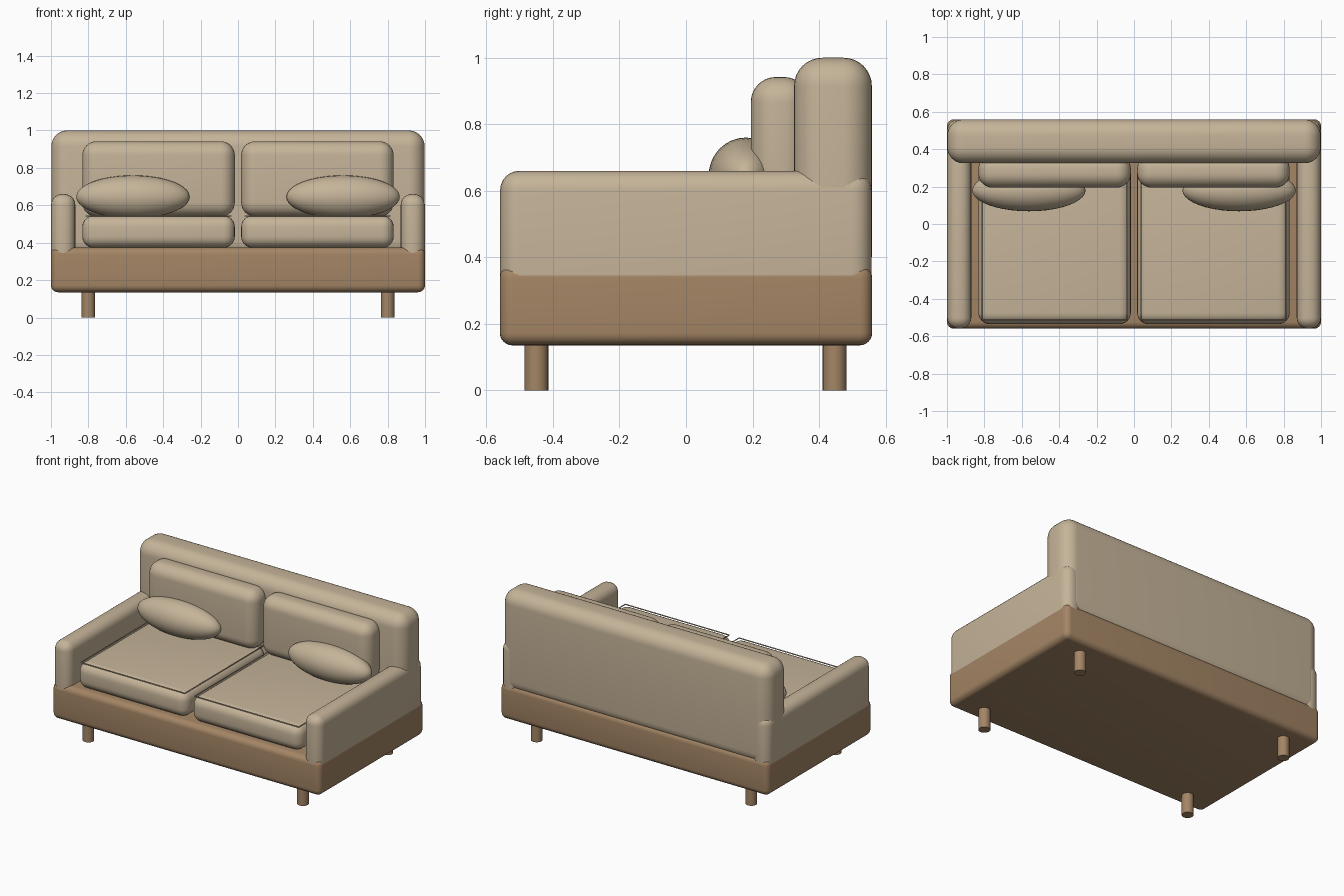
import bpy, bmesh, math
from mathutils import Vector

if "Cube" in bpy.data.objects:
    bpy.data.objects.remove(bpy.data.objects["Cube"])


def material(name, rgb):
    m = bpy.data.materials.new(name)
    m.diffuse_color = (*rgb, 1)
    m.use_nodes = True
    m.node_tree.nodes["Principled BSDF"].inputs["Base Color"].default_value = m.diffuse_color
    return m


FABRIC = material("beige fabric", (0.56, 0.455, 0.318))
WOOD = material("brown wood", (0.37, 0.235, 0.13))


def finish(name, bm, mat, angle=40):
    mesh = bpy.data.meshes.new(name)
    bm.to_mesh(mesh)
    bm.free()
    obj = bpy.data.objects.new(name, mesh)
    bpy.context.collection.objects.link(obj)
    mesh.materials.append(mat)
    bpy.ops.object.select_all(action='DESELECT')
    obj.select_set(True)
    bpy.context.view_layer.objects.active = obj
    bpy.ops.object.shade_smooth_by_angle(angle=math.radians(angle))
    return obj


def rounded_box(name, low, high, radius, mat, segments=6):
    bm = bmesh.new()
    bmesh.ops.create_cube(bm, size=1)
    low, high = Vector(low), Vector(high)
    for v in bm.verts:
        v.co = (low + high) / 2 + v.co * (high - low)
    bmesh.ops.bevel(bm, geom=bm.edges[:], offset=radius, segments=segments,
                    profile=0.5, affect='EDGES', clamp_overlap=True)
    return finish(name, bm, mat)


def piping(name, x0, x1, y0, y1, z, radius):
    # thin closed cord along the seat's upper rim
    curve = bpy.data.curves.new(name, 'CURVE')
    curve.dimensions = '3D'
    curve.bevel_depth = radius
    curve.bevel_resolution = 1
    spline = curve.splines.new('POLY')
    spline.points.add(3)
    corners = [(x0, y0), (x1, y0), (x1, y1), (x0, y1)]
    for p, (x, y) in zip(spline.points, corners):
        p.co = (x, y, z, 1)
    spline.use_cyclic_u = True
    curve.materials.append(FABRIC)
    obj = bpy.data.objects.new(name, curve)
    bpy.context.collection.objects.link(obj)


# Wooden base and upholstered backrest
rounded_box("base", (-1, -0.56, 0.135), (1, 0.56, 0.375), 0.038, WOOD)
rounded_box("backrest", (-0.998, 0.325, 0.32), (0.998, 0.559, 1.0), 0.085, FABRIC, 8)

for side, s in (("left", -1), ("right", 1)):
    def span(a, b):
        return sorted((s * a, s * b))

    # Armrest
    x0, x1 = span(0.87, 0.999)
    rounded_box(side + "_armrest", (x0, -0.559, 0.2), (x1, 0.5585, 0.66), 0.058, FABRIC)

    # Seat cushion with piping, and back cushion
    x0, x1 = span(0.017, 0.832)
    rounded_box(side + "_seat_cushion", (x0, -0.535, 0.373), (x1, 0.34, 0.545), 0.06, FABRIC)
    piping(side + "_seat_piping", x0 + 0.02, x1 - 0.02, -0.513, 0.32, 0.543, 0.004)
    rounded_box(side + "_back_cushion", (x0, 0.195, 0.54), (x1, 0.37, 0.942), 0.075, FABRIC, 8)

    # Throw pillow
    bm = bmesh.new()
    bmesh.ops.create_uvsphere(bm, u_segments=32, v_segments=20, radius=1)
    for v in bm.verts:
        x, y, z = v.co
        v.co = (s * 0.562 + z * 0.303, 0.18 + x * 0.112, 0.645 + y * 0.115)
    bmesh.ops.recalc_face_normals(bm, faces=bm.faces[:])
    finish(side + "_pillow", bm, FABRIC)

    # Round legs
    for end, y in (("front", -0.45), ("back", 0.447)):
        bm = bmesh.new()
        bmesh.ops.create_cone(bm, cap_ends=True, segments=24,
                              radius1=0.036, radius2=0.036, depth=0.15)
        bmesh.ops.translate(bm, verts=bm.verts[:], vec=(s * 0.8, y, 0.075))
        finish(f"{side}_{end}_leg", bm, WOOD)
